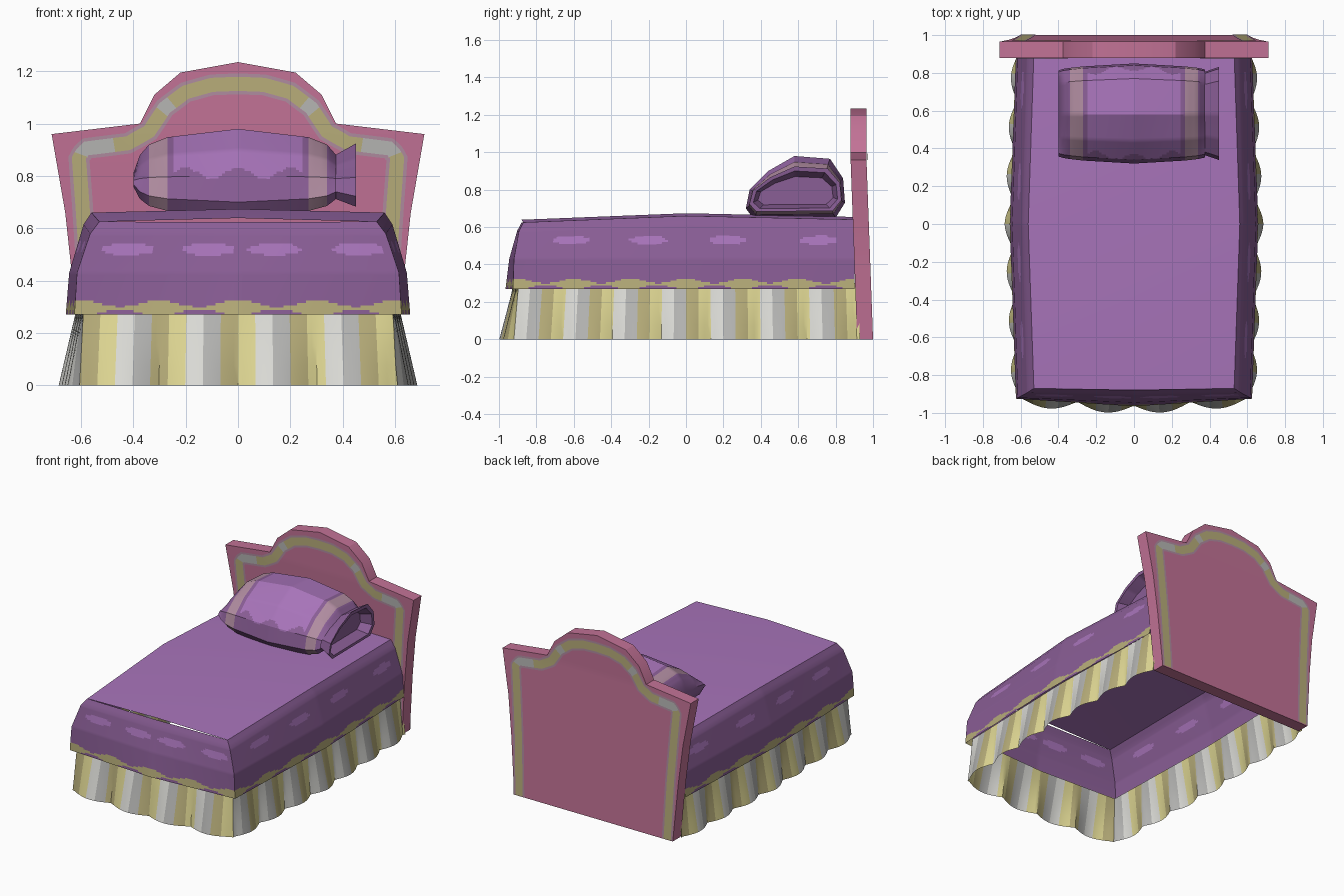
import bpy, bmesh, math

cube = bpy.data.objects.get("Cube")
if cube:
    bpy.data.objects.remove(cube, do_unlink=True)


def material(name, rgb):
    lin = [(c / 255 / 12.92) if c < 11 else ((c / 255 + 0.055) / 1.055) ** 2.4 for c in rgb]
    m = bpy.data.materials.new(name)
    m.use_nodes = True
    m.diffuse_color = (*lin, 1)
    m.node_tree.nodes["Principled BSDF"].inputs["Base Color"].default_value = (*lin, 1)
    return m


PINK = material("rose pink", (194, 114, 150))
LIGHT = material("light purple", (168, 116, 186))
DARK = material("deep purple", (138, 94, 150))
YELLOW = material("pale yellow", (224, 216, 148))
WHITE = material("off white", (222, 222, 217))
GREY = material("soft grey", (182, 182, 180))
OLIVE = material("olive gold", (184, 174, 122))
MAUVE = material("dusty mauve", (176, 140, 160))


def finish(name, bm, mats, angle=30):
    me = bpy.data.meshes.new(name)
    bm.to_mesh(me)
    bm.free()
    for m in mats:
        me.materials.append(m)
    ob = bpy.data.objects.new(name, me)
    bpy.context.collection.objects.link(ob)
    bpy.ops.object.select_all(action='DESELECT')
    ob.select_set(True)
    bpy.context.view_layer.objects.active = ob
    bpy.ops.object.shade_smooth_by_angle(angle=math.radians(angle))
    return ob


def sheet(name, rows, mats, rule=lambda c, i, j: 0, closed=False):
    """Skin a grid of points; rule(centre, row, column) picks the colour."""
    bm = bmesh.new()
    grid = [[bm.verts.new(p) for p in row] for row in rows]
    n = len(grid[0])
    for i in range(len(grid) - 1):
        for j in range(n if closed else n - 1):
            k = (j + 1) % n
            f = bm.faces.new((grid[i][j], grid[i + 1][j], grid[i + 1][k], grid[i][k]))
            f.material_index = rule(f.calc_center_median(), i, j)
    bmesh.ops.remove_doubles(bm, verts=bm.verts, dist=0.0001)
    return finish(name, bm, mats)


def lerp(a, b, t):
    return tuple(p + (q - p) * t for p, q in zip(a, b))


def refine(points, counts):
    out = []
    for a, b, n in zip(points, points[1:], counts):
        out += [lerp(a, b, k / n) for k in range(n)]
    return out + [points[-1]]


# Open outline around the left side, front and right side of the bed
SIDE, FRONT = 56, 36
COUNTS = [SIDE, SIDE, FRONT, FRONT, SIDE, SIDE]


def outline(x_corner, x_mid, y_corner, y_mid, back=0.9):
    half = [(-x_corner, back), (-x_mid, 0), (-x_corner, y_corner)]
    pts = half + [(0, y_mid)] + [(-x, y) for x, y in reversed(half)]
    return refine(pts, COUNTS)


def on_front(j):
    return 2 * SIDE <= j < 2 * SIDE + 2 * FRONT


def top_z(y):
    return 0.66 - (0.04 * -y if y < 0 else 0.022 * y)


# Blanket sides, with painted spots and a wavy gold hem
def ring(xc, xm, yc, ym, height):
    return [(x, y, height(y)) for x, y in outline(xc, xm, yc, ym)]


levels = [
    ring(0.53, 0.56, -0.87, -0.88, top_z),
    ring(0.565, 0.59, -0.893, -0.903, lambda y: top_z(y) - 0.045),
    ring(0.615, 0.645, -0.92, -0.945, lambda y: 0.43),
    ring(0.625, 0.658, -0.925, -0.965, lambda y: 0.27),
]
blanket_rows = []
for a, b, n in zip(levels, levels[1:], (2, 16, 18)):
    blanket_rows += [[lerp(p, q, k / n) for p, q in zip(a, b)] for k in range(n)]
blanket_rows.append(levels[-1])


def blanket_rule(c, i, j):
    s, spots = (c.x, (-0.42, -0.11, 0.14, 0.46)) if on_front(j) else (c.y, (-0.61, -0.2, 0.22, 0.71))
    wave = math.cos(2 * math.pi * s / 0.3)
    if c.z < 0.279 + 0.012 * -wave:
        return 0
    if c.z < 0.312 + 0.012 * wave:
        return 2
    zs = 0.52 if on_front(j) else 0.53
    return int(any(((s - m) / 0.1) ** 2 + ((c.z - zs) / 0.023) ** 2 < 1 for m in spots))


sheet("blanket_sides", blanket_rows, [DARK, LIGHT, OLIVE], blanket_rule)

# Blanket top, gently domed
sheet("blanket_top",
      [[(-w, y, top_z(y)), (0, y - d, top_z(y) + 0.014), (w, y, top_z(y))]
       for y, w, d in ((0.9, 0.53, 0), (0, 0.56, 0), (-0.87, 0.53, 0.01))], [LIGHT])


# Ruffled, striped skirt
skirt_top = outline(0.59, 0.615, -0.895, -0.925, 0.92)
skirt_hem = outline(0.605, 0.645, -0.92, -0.962, 0.93)


def skirt_row(t):
    row = []
    for j, (a, b) in enumerate(zip(skirt_top, skirt_hem)):
        x, y = lerp(a, b, t)
        if on_front(j):
            y -= 0.046 * t * abs(math.sin(math.pi * x / 0.3))
        else:
            x += math.copysign(0.04 * t * abs(math.cos(math.pi * y / 0.26)), x)
        row.append((x, y, 0.3 * (1 - t)))
    return row


sheet("ruffled_skirt", [skirt_row(k / 4) for k in range(5)],
      [OLIVE, YELLOW, WHITE, GREY], lambda c, i, j: (j // 4) % 4)


# Headboard slab, leaning slightly below the shoulder line
def lean(z):
    return 0.915 - 0.035 * min(z / 0.96, 1)


THICK = 0.085
edge = [(0.6, 0), (0.632, 0.4), (0.66, 0.66), (0.712, 0.96), (0.375, 1.0),
        (0.32, 1.11), (0.22, 1.195)]
profile = [(-x, z) for x, z in edge] + [(0, 1.235)] + edge[::-1]
bm = bmesh.new()
bm.faces.new([bm.verts.new((x, 0, z)) for x, z in profile])
bmesh.ops.bisect_plane(bm, geom=bm.verts[:] + bm.edges[:] + bm.faces[:],
                       plane_co=(0, 0, 0.96), plane_no=(0, 0, 1))
made = bmesh.ops.extrude_face_region(bm, geom=bm.faces[:])["geom"]
for v in made:
    if isinstance(v, bmesh.types.BMVert):
        v.co.y += THICK
for v in bm.verts:
    v.co.y += lean(v.co.z)
bmesh.ops.recalc_face_normals(bm, faces=bm.faces)
finish("headboard", bm, [PINK])

# Painted trim following the headboard outline on both faces
path = [(0.56, 0.005), (0.575, 0.4), (0.595, 0.7), (0.608, 0.87), (0.58, 0.905),
        (0.42, 0.925), (0.34, 0.97), (0.28, 1.06), (0.2, 1.12), (0.1, 1.148)]
path = [(-x, z) for x, z in path] + [(0, 1.152)] + path[::-1]
line = refine(path, [6] * (len(path) - 1))


def trim_rows(offset_y):
    rows = []
    for d in (0.04, 0.027, -0.027, -0.04):
        row = []
        for k, (x, z) in enumerate(line):
            (ax, az), (bx, bz) = line[max(k - 3, 0)], line[min(k + 3, len(line) - 1)]
            tx, tz = bx - ax, bz - az
            n = math.hypot(tx, tz)
            px, pz = x - tz / n * d, max(z + tx / n * d, 0.003)
            row.append((px, lean(pz) + offset_y, pz))
        rows.append(row)
    return rows


def trim_rule(c, i, j):
    x = abs(c.x)
    if i != 1 or (0.47 < x < 0.6 and c.z > 0.87) or (0.25 < x < 0.29 and c.z > 1.03):
        return 2 if i == 1 else 1
    return 0


trim_mats = [OLIVE, MAUVE, GREY]
sheet("front_trim", trim_rows(-0.004), trim_mats, trim_rule)
sheet("back_trim", trim_rows(THICK + 0.004)[::-1], trim_mats, trim_rule)

# Pillow: cross-section lofted along x, with an open hem at its left end
section = [(0.32, 0.7), (0.34, 0.8), (0.44, 0.9), (0.58, 0.98), (0.77, 0.965),
           (0.84, 0.86), (0.85, 0.73), (0.8, 0.65), (0.36, 0.645)]
loop = refine(section + section[:1], [10] * len(section))[:-1]
# stations: x, depth scale, height scale
stations = [(-0.4, 0, 0), (-0.4, 0.86, 0.15), (-0.375, 0.89, 0.5), (-0.34, 0.91, 0.7),
            (-0.27, 0.94, 0.84), (0, 1, 1), (0.27, 0.94, 0.84), (0.34, 0.91, 0.7),
            (0.375, 0.88, 0.5), (0.365, 0.82, 0.48), (0.45, 0.93, 0.72),
            (0.448, 0.85, 0.6), (0.375, 0.76, 0.45), (0.375, 0, 0)]
steps = [1, 2, 3, 3, 22, 22, 3, 3, 1, 1, 1, 1, 1]
pillow_rows = [[(x, 0.587 + (y - 0.587) * sy, 0.78 + (z - 0.78) * sz) for y, z in loop]
               for x, sy, sz in refine(stations, steps)]


def pillow_rule(c, i, j):
    x = abs(c.x)
    if x > 0.34:
        return 0
    if x > 0.27:
        return 2
    scallop = 0.81 + 0.022 * math.cos(2 * math.pi * x / 0.2) + (0.07 if c.y > 0.6 else 0)
    return int(x < 0.245 and c.z > scallop)


sheet("pillow", pillow_rows, [DARK, LIGHT, MAUVE], pillow_rule, closed=True)
